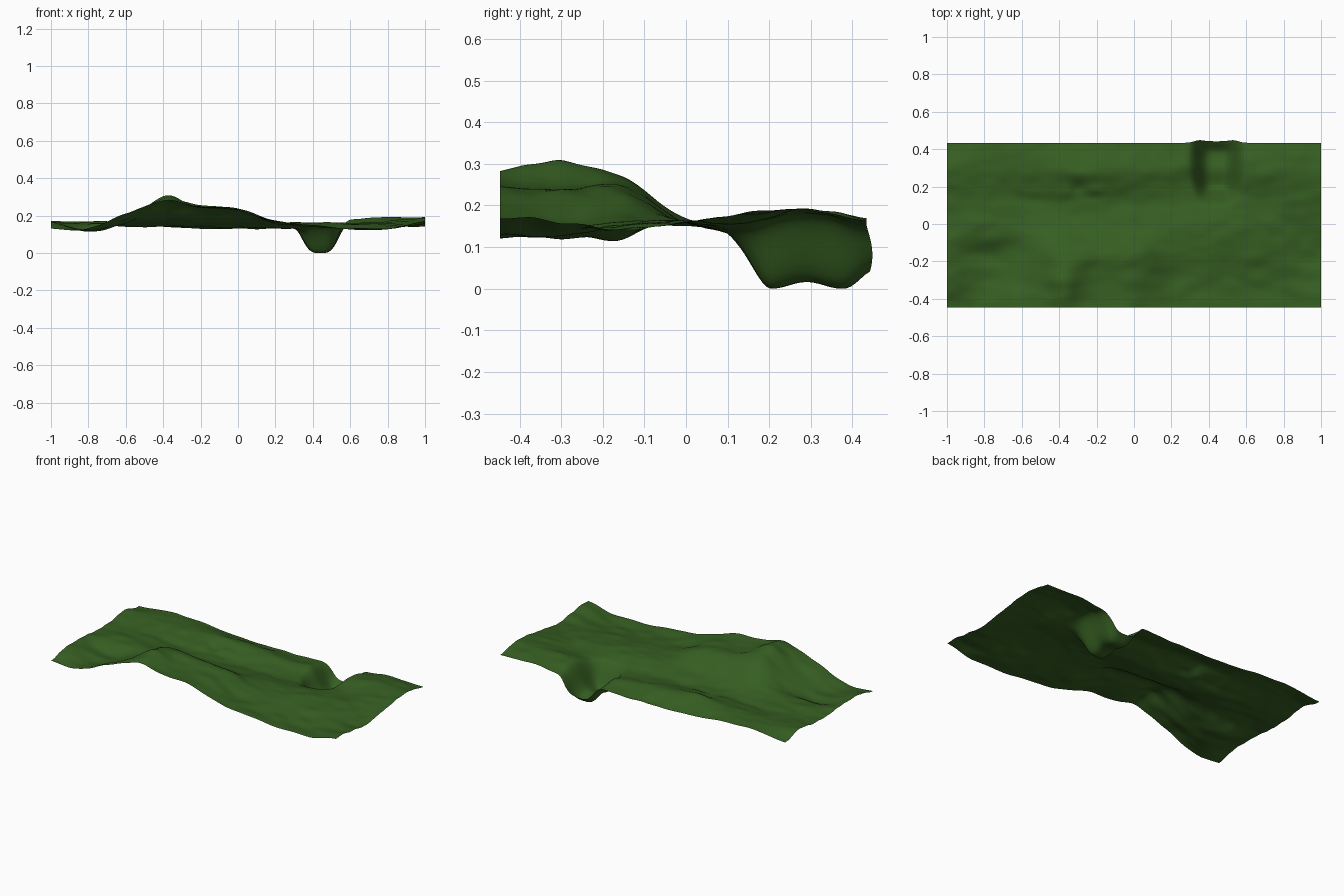
import bpy, bmesh, math
from mathutils import Vector, noise

cube = bpy.data.objects.get("Cube")
if cube:
    bpy.data.objects.remove(cube, do_unlink=True)

COLUMNS, ROWS = 200, 84
FRONT, BACK = -0.447, 0.434

# Broad heights in hundredths, front row first, left to right along x
HEIGHTS = [
    [13, 13, 21, 27, 25, 23, 17, 15, 13, 13, 17],
    [16, 12, 18, 28, 24, 23, 16, 14, 13, 13, 16],
    [16, 12, 16, 26, 25, 23, 17, 16, 15, 15, 14],
    [15, 16, 16, 17, 16, 16, 16, 16, 16, 16, 16],
    [15, 15, 14, 14, 14, 14, 13, 13, 15, 17, 18],
    [17, 17, 17, 18, 18, 17, 15, 16, 18, 19, 19],
    [14, 16, 16, 14, 13, 13, 13, 15, 15, 17, 16],
]

# Small lumps and hollows: x, y, radius along x, radius along y, height
BUMPS = [
    (-0.37, -0.33, 0.07, 0.13, 0.024),
    (-0.40, 0.17, 0.20, 0.035, 0.010),
    (-0.28, 0.25, 0.10, 0.06, 0.012),
    (-0.30, 0.19, 0.04, 0.04, -0.018),
    (-0.20, 0.18, 0.05, 0.03, 0.010),
    (-0.80, -0.08, 0.18, 0.04, 0.012),
]


def spline(values, t):
    """Smooth curve through evenly spaced values, t from 0 to 1."""
    last = len(values) - 1
    i = min(int(t * last), last - 1)
    f = t * last - i
    a, b, c, d = (values[min(max(k, 0), last)] for k in range(i - 1, i + 3))
    return b + f / 2 * (c - a + f * (2*a - 5*b + 4*c - d + f * (3*(b - c) + d - a)))


def smoothstep(low, high, value):
    t = min(max((value - low) / (high - low), 0), 1)
    return t * t * (3 - 2 * t)


def pit(x, y):
    """Round-bottomed trough, open at the back edge and narrowing forward."""
    width = 0.108 * (0.7 + 0.3 * smoothstep(0.08, 0.28, y))
    across = math.exp(-abs((x - 0.44) / width) ** 3.6)
    return across * smoothstep(0.09, 0.205, y)


def ground_height(x, y, u, v):
    z = spline([spline(row, u) for row in HEIGHTS], v) / 100
    for cx, cy, rx, ry, h in BUMPS:
        z += h * math.exp(-((x - cx) / rx) ** 2 - ((y - cy) / ry) ** 2)
    # Soft ripples running mostly along x
    z += 0.006 * noise.noise(Vector((x * 5, y * 9, 3)))
    z += 0.006 * noise.noise(Vector((x * 9, y * 15, 7)))
    # Trough floor has two hollows and lifts at the back rim
    floor = 0.007 + 0.008 * math.cos((y - 0.29) * 37) + 0.03 * smoothstep(0.38, 0.44, y)
    return z + pit(x, y) * (floor - z)


# Ground sheet
bm = bmesh.new()
grid = []
for j in range(ROWS + 1):
    v = j / ROWS
    line = []
    for i in range(COLUMNS + 1):
        u = i / COLUMNS
        x, y = 2 * u - 1, FRONT + (BACK - FRONT) * v
        z = ground_height(x, y, u, v)
        # Back rim of the trough swells outward at mid depth
        bulge = 0.014 * smoothstep(0.36, BACK, y) * math.sin(2.5 * pit(x, y))
        line.append(bm.verts.new((x, y + bulge, z)))
    grid.append(line)
for low, high in zip(grid, grid[1:]):
    for i in range(COLUMNS):
        bm.faces.new((low[i], low[i + 1], high[i + 1], high[i]))

# Rest the lowest point on the floor plane
lowest = min(vert.co.z for vert in bm.verts)
for vert in bm.verts:
    vert.co.z -= lowest
for face in bm.faces:
    face.smooth = True

mesh = bpy.data.meshes.new("grass_ground")
bm.to_mesh(mesh)
bm.free()
ground = bpy.data.objects.new("grass_ground", mesh)
bpy.context.collection.objects.link(ground)

# Grass colour
grass = bpy.data.materials.new("grass_green")
grass.use_nodes = True
colour = (0.037, 0.113, 0.016, 1)
grass.diffuse_color = colour
grass.node_tree.nodes["Principled BSDF"].inputs["Base Color"].default_value = colour
mesh.materials.append(grass)
